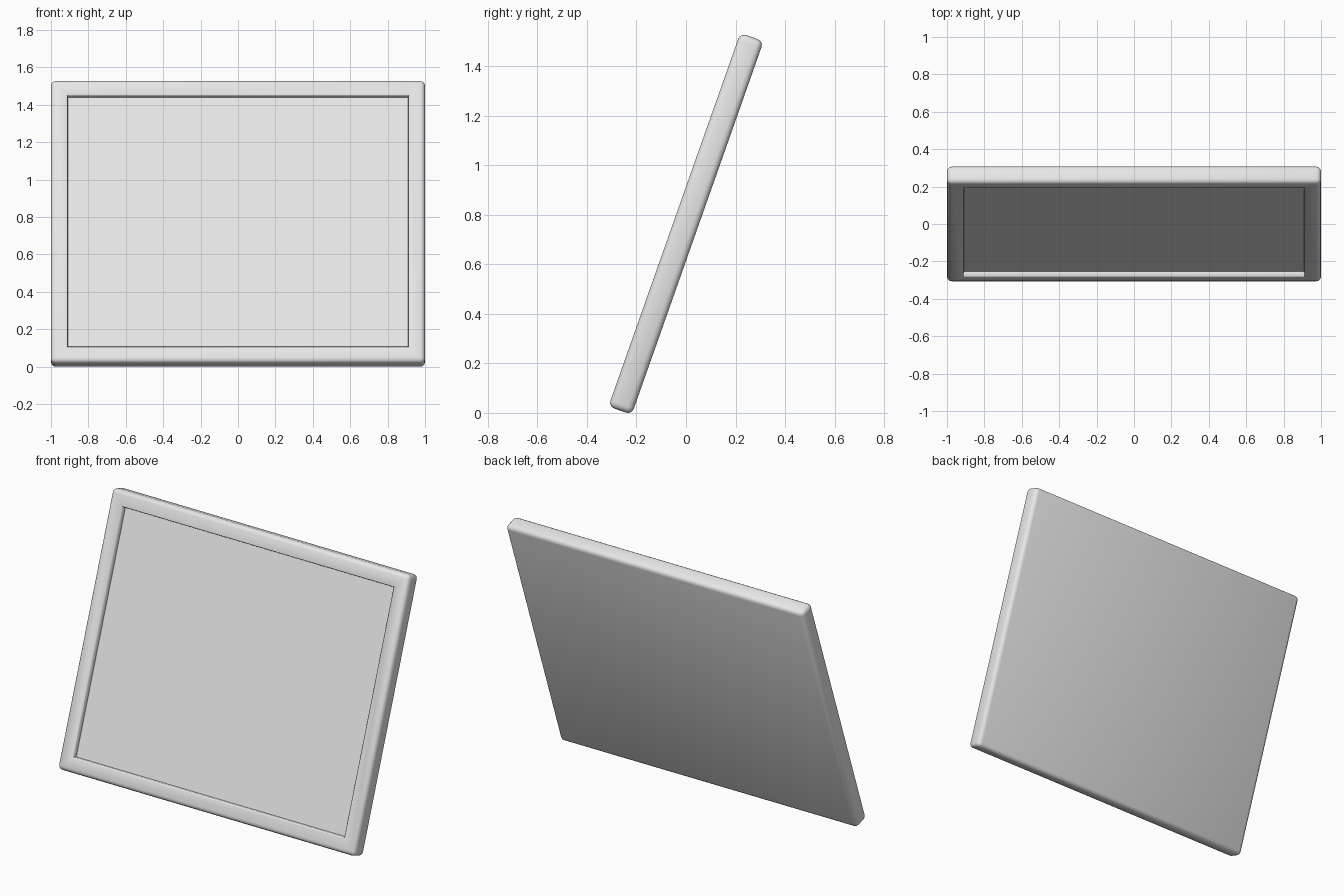
import bpy, bmesh, math
from mathutils import Matrix, Vector

if "Cube" in bpy.data.objects:
    bpy.data.objects.remove(bpy.data.objects["Cube"])

W, T, H = 2.0, 0.10, 1.60      # panel width, thickness, height
LEAN = math.radians(19.45)     # backward tilt
R = 0.025                      # outer edge rounding

mat = bpy.data.materials.new("light_grey")
mat.diffuse_color = (0.8, 0.8, 0.8, 1.0)
mat.use_nodes = True
mat.node_tree.nodes["Principled BSDF"].inputs["Base Color"].default_value = mat.diffuse_color

bm = bmesh.new()
bmesh.ops.create_cube(bm, size=1.0, matrix=Matrix.Diagonal((W, T, H, 1.0)))

# Rounded outer edges
bmesh.ops.bevel(bm, geom=bm.edges[:], offset=R, segments=3, profile=0.5,
                affect='EDGES', clamp_overlap=True)

# Recessed front: flat border, softened rim, then the pocket wall
bm.normal_update()
front = min(bm.faces, key=lambda f: f.calc_center_median().y)
for inset, sink in ((0.058, 0.0), (0.006, 0.006), (0.001, 0.026)):
    bmesh.ops.inset_region(bm, faces=[front], thickness=inset, use_even_offset=True)
    bmesh.ops.translate(bm, verts=front.verts[:], vec=Vector((0, sink, 0)))
    bm.normal_update()

# Lean back and stand on the ground, centred
bmesh.ops.rotate(bm, verts=bm.verts[:], cent=(0, 0, 0),
                 matrix=Matrix.Rotation(-LEAN, 3, 'X'))
low = min(v.co.z for v in bm.verts)
bmesh.ops.translate(bm, verts=bm.verts[:], vec=Vector((0, 0, -low)))

mesh = bpy.data.meshes.new("leaning_panel")
bm.to_mesh(mesh)
bm.free()
mesh.materials.append(mat)
panel = bpy.data.objects.new("leaning_panel", mesh)
bpy.context.collection.objects.link(panel)

# Smooth rounded edges, crisp pocket
bpy.context.view_layer.objects.active = panel
panel.select_set(True)
bpy.ops.object.shade_smooth_by_angle(angle=math.radians(50))
